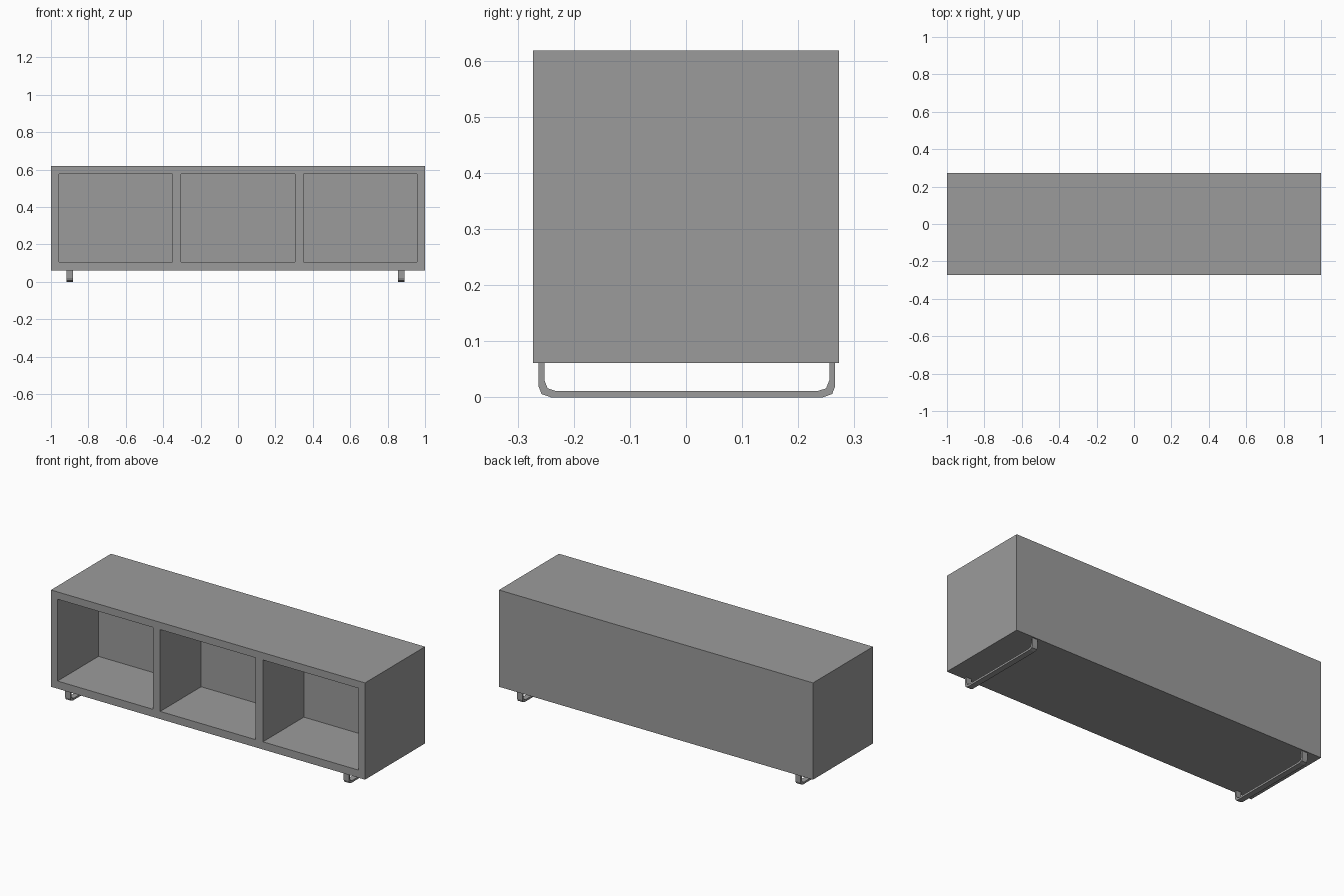
import bpy, bmesh

if "Cube" in bpy.data.objects:
    bpy.data.objects.remove(bpy.data.objects["Cube"])

HALF_DEPTH = 0.273
Z_BOTTOM, Z_TOP = 0.061, 0.618
NICHE_DEPTH = 0.372
LEG_WIDTH = 0.033
LEG_Y = 0.0015

grey = bpy.data.materials.new("dark_grey")
grey.diffuse_color = (0.33, 0.33, 0.33, 1)
grey.use_nodes = True
grey.node_tree.nodes["Principled BSDF"].inputs["Base Color"].default_value = grey.diffuse_color


def finish(bm, name):
    bmesh.ops.recalc_face_normals(bm, faces=bm.faces[:])
    mesh = bpy.data.meshes.new(name)
    bm.to_mesh(mesh)
    bm.free()
    mesh.materials.append(grey)
    obj = bpy.data.objects.new(name, mesh)
    bpy.context.collection.objects.link(obj)
    return obj


def extrude(bm, faces, offset, keep):
    res = bmesh.ops.extrude_face_region(bm, geom=faces, use_keep_orig=True)
    verts = [g for g in res["geom"] if isinstance(g, bmesh.types.BMVert)]
    bmesh.ops.translate(bm, verts=verts, vec=offset)
    if not keep:
        bmesh.ops.delete(bm, geom=faces, context="FACES_ONLY")


def build_cabinet():
    # front frame drawn as a grid; every second column is an open niche
    xs = [-1, -0.958, -0.35, -0.304, 0.304, 0.35, 0.958, 1]
    zs = [Z_BOTTOM, 0.105, 0.576, Z_TOP]
    bm = bmesh.new()
    grid = [[bm.verts.new((x, -HALF_DEPTH, z)) for x in xs] for z in zs]
    niches = []
    for r in range(len(zs) - 1):
        for c in range(len(xs) - 1):
            face = bm.faces.new((grid[r][c], grid[r][c + 1],
                                 grid[r + 1][c + 1], grid[r + 1][c]))
            if r == 1 and c % 2 == 1:
                niches.append(face)
    # solid body, then the three niches pushed in
    extrude(bm, bm.faces[:], (0, 2 * HALF_DEPTH, 0), True)
    extrude(bm, niches, (0, NICHE_DEPTH, 0), False)
    return finish(bm, "cabinet")


def build_sled_leg(name, x):
    # half profile of the bent flat bar (y, z), mirrored front to back
    outer = [(0.264, Z_BOTTOM), (0.264, 0.019), (0.259, 0.006), (0.242, 0)]
    inner = [(0.254, Z_BOTTOM), (0.254, 0.031), (0.248, 0.016), (0.232, 0.011)]

    def both_sides(half):
        return half + [(-y, z) for y, z in reversed(half)]

    bm = bmesh.new()
    x0 = x - LEG_WIDTH / 2
    a = [bm.verts.new((x0, y + LEG_Y, z)) for y, z in both_sides(outer)]
    b = [bm.verts.new((x0, y + LEG_Y, z)) for y, z in both_sides(inner)]
    for i in range(len(a) - 1):
        bm.faces.new((a[i], a[i + 1], b[i + 1], b[i]))
    extrude(bm, bm.faces[:], (LEG_WIDTH, 0, 0), True)
    return finish(bm, name)


build_cabinet()
build_sled_leg("left_sled_leg", -0.900)
build_sled_leg("right_sled_leg", 0.873)
